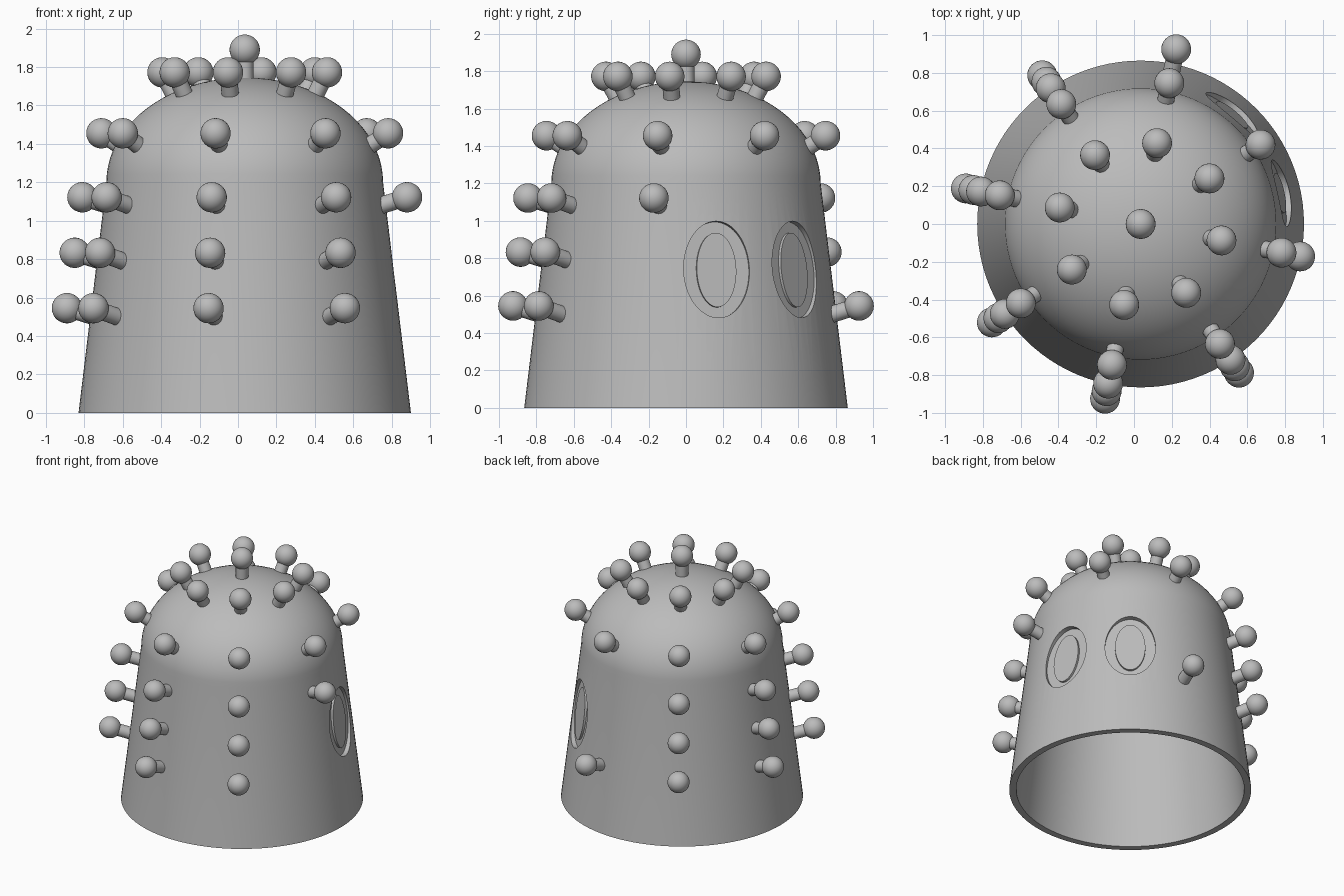
import bpy, bmesh
from math import sin, cos, pi, radians
from mathutils import Vector, Matrix

cube = bpy.data.objects.get("Cube")
if cube:
    bpy.data.objects.remove(cube, do_unlink=True)

CENTRE = Vector((0.035, 0, 0))
BASE_R, RIM_R, RIM_Z, DOME_H, WALL = 0.865, 0.72, 1.2, 0.545, 0.05

grey = bpy.data.materials.new("plain grey")
grey.use_nodes = True
grey.diffuse_color = (0.5, 0.5, 0.5, 1)
grey.node_tree.nodes["Principled BSDF"].inputs["Base Color"].default_value = (0.5, 0.5, 0.5, 1)


def finish(bm, name, matrix=Matrix.Identity(4)):
    bmesh.ops.recalc_face_normals(bm, faces=bm.faces)
    mesh = bpy.data.meshes.new(name)
    bm.to_mesh(mesh)
    bm.free()
    mesh.materials.append(grey)
    ob = bpy.data.objects.new(name, mesh)
    ob.matrix_world = matrix
    bpy.context.collection.objects.link(ob)
    return ob


def smooth(ob, angle=35):
    bpy.ops.object.select_all(action='DESELECT')
    ob.select_set(True)
    bpy.context.view_layer.objects.active = ob
    bpy.ops.object.shade_smooth_by_angle(angle=radians(angle))


def shell_profile(inset, steps=20):
    """Tapered wall and elliptical dome, from the bottom edge to the apex."""
    pts = [(BASE_R - inset, 0)]
    for i in range(steps + 1):
        a = pi / 2 * i / steps
        pts.append(((RIM_R - inset) * cos(a), RIM_Z + (DOME_H - inset) * sin(a)))
    pts[-1] = (0, pts[-1][1])
    return pts


# Hollow domed body
bm = bmesh.new()
profile = shell_profile(0)[::-1] + shell_profile(WALL)
verts = [bm.verts.new((r, 0, z)) for r, z in profile]
edges = [bm.edges.new(pair) for pair in zip(verts, verts[1:])]
bmesh.ops.spin(bm, geom=verts + edges, cent=(0, 0, 0), axis=(0, 0, 1),
               angle=2 * pi, steps=96, use_duplicate=False)
bmesh.ops.remove_doubles(bm, verts=bm.verts, dist=0.0005)
bmesh.ops.dissolve_degenerate(bm, dist=0.0001, edges=bm.edges)
body = finish(bm, "domed_body", Matrix.Translation(CENTRE))


def oval(name, half_w, half_h, near, far, matrix):
    """Oval plug whose local z points out of the wall."""
    bm = bmesh.new()
    bmesh.ops.create_cone(bm, cap_ends=True, segments=64, radius1=1, radius2=1, depth=1)
    bmesh.ops.scale(bm, vec=(half_w, half_h, far - near), verts=bm.verts)
    bmesh.ops.translate(bm, vec=(0, 0, (near + far) / 2), verts=bm.verts)
    return finish(bm, name, matrix)


# Two oval windows: a shallow recess with a raised pane
WINDOW_Z = 0.74
wall_r = BASE_R + (RIM_R - BASE_R) * WINDOW_Z / RIM_Z
panes = []
for label, azimuth in (("side", 12.5), ("rear", 50)):
    a = radians(azimuth)
    out = Vector((cos(a), sin(a), (BASE_R - RIM_R) / RIM_Z)).normalized()
    across = Vector((-sin(a), cos(a), 0))
    up = out.cross(across)
    frame = Matrix((across, up, out)).transposed().to_4x4()
    frame.translation = CENTRE + Vector((wall_r * cos(a), wall_r * sin(a), WINDOW_Z))
    cutter = oval(label + "_window_cutter", 0.18, 0.26, -0.036, 0.1, frame)
    cutter.hide_render = True
    cutter.hide_set(True)
    mod = body.modifiers.new(label + "_recess", 'BOOLEAN')
    mod.operation, mod.solver, mod.object = 'DIFFERENCE', 'EXACT', cutter
    panes.append(oval(label + "_window_pane", 0.108, 0.2, -0.04, -0.02, frame))

# Apply the recesses, then drop the cutters
bpy.context.view_layer.update()
cut_mesh = bpy.data.meshes.new_from_object(body.evaluated_get(bpy.context.evaluated_depsgraph_get()))
cutters = [m.object for m in body.modifiers]
body.modifiers.clear()
body.data = cut_mesh
for c in cutters:
    bpy.data.objects.remove(c, do_unlink=True)
for ob in [body] + panes:
    smooth(ob, 30)


def stud(name, ball, direction, length):
    """Ball on a stem that sinks into the body."""
    bm = bmesh.new()
    bmesh.ops.create_uvsphere(bm, u_segments=32, v_segments=16, radius=0.079)
    bmesh.ops.create_cone(bm, cap_ends=True, segments=24, radius1=0.045, radius2=0.045,
                          depth=length, matrix=Matrix.Translation((0, 0, -length / 2)))
    turn = direction.to_track_quat('Z', 'Y').to_matrix().to_4x4()
    smooth(finish(bm, name, Matrix.Translation(CENTRE + ball) @ turn))


# Studs: rings of (radius, height, stem elevation, stem length)
RINGS = [(0.437, 1.772, 62, 0.135), (0.761, 1.455, 33, 0.135), (0.862, 1.122, 17, 0.17),
         (0.903, 0.833, 17, 0.17), (0.944, 0.545, 17, 0.17)]
# Columns beside the windows keep only some rings
PARTIAL = {0: (0, 1, 2), 1: (0, 1), 2: (0, 1, 4)}

stud("top_stud", Vector((0, 0, 1.89)), Vector((0, 0, 1)), 0.165)
for col in range(8):
    a = radians(-11.5 + 45 * col)
    for row in PARTIAL.get(col, range(5)):
        r, z, elevation, length = RINGS[row]
        e = radians(elevation)
        stud(f"stud_column_{col + 1}_ring_{row + 1}",
             Vector((r * cos(a), r * sin(a), z)),
             Vector((cos(a) * cos(e), sin(a) * cos(e), sin(e))), length)
